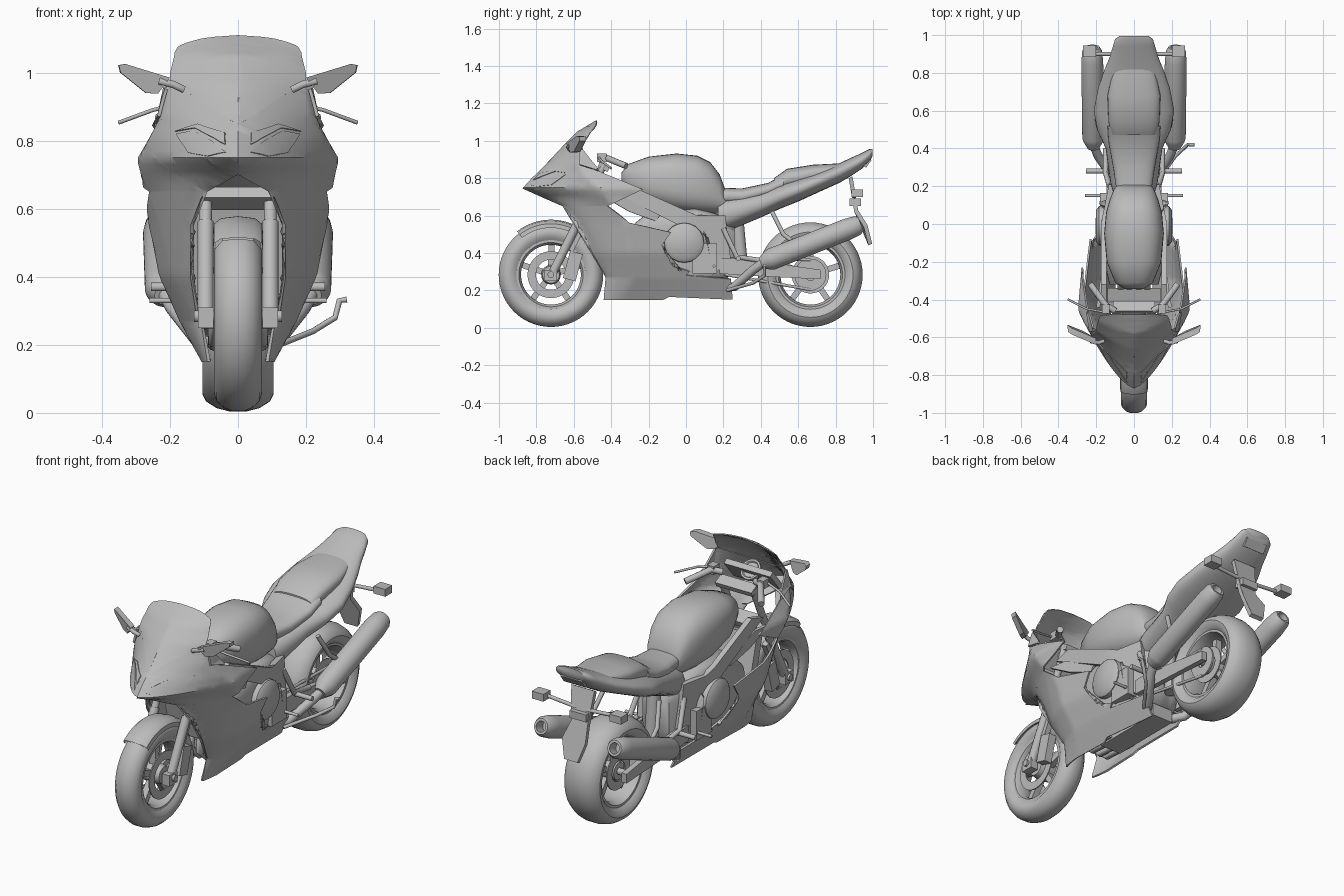
import bpy, bmesh, math
from mathutils import Vector, Matrix

if "Cube" in bpy.data.objects:
    bpy.data.objects.remove(bpy.data.objects["Cube"])

GREY = (0.5, 0.5, 0.5, 1)
grey = bpy.data.materials.new("plain_grey")
grey.use_nodes = True
grey.diffuse_color = GREY
grey.node_tree.nodes["Principled BSDF"].inputs["Base Color"].default_value = GREY


def reflect(bm):
    """Add the mirrored copy across x = 0."""
    twin = {v: bm.verts.new((-v.co.x, v.co.y, v.co.z)) for v in bm.verts[:]}
    for f in bm.faces[:]:
        bm.faces.new([twin[v] for v in reversed(f.verts)])


def finish(name, bm, mirror=False, angle=35):
    if mirror:
        reflect(bm)
    bmesh.ops.remove_doubles(bm, verts=bm.verts[:], dist=0.0003)
    bmesh.ops.recalc_face_normals(bm, faces=bm.faces[:])
    me = bpy.data.meshes.new(name)
    bm.to_mesh(me)
    bm.free()
    me.materials.append(grey)
    me.shade_smooth()
    me.set_sharp_from_angle(angle=math.radians(angle))
    bpy.context.collection.objects.link(bpy.data.objects.new(name, me))


def box(name, centre, size, tilt=0, mirror=False):
    bm = bmesh.new()
    m = Matrix.Translation(centre) @ Matrix.Rotation(math.radians(tilt), 4, "X")
    bmesh.ops.create_cube(bm, size=1, matrix=m @ Matrix.Diagonal((*size, 1)))
    finish(name, bm, mirror)


def prism(name, pts, vec, mirror=False):
    bm = bmesh.new()
    a = [bm.verts.new(p) for p in pts]
    b = [bm.verts.new(Vector(p) + Vector(vec)) for p in pts]
    bm.faces.new(a)
    bm.faces.new(b[::-1])
    for i in range(len(a)):
        bm.faces.new((a[i - 1], a[i], b[i], b[i - 1]))
    finish(name, bm, mirror)


def lathe(name, profile, origin, axis=(1, 0, 0), start=0, end=360, mirror=False, n=56):
    bm = bmesh.new()
    axis = Vector(axis).normalized()
    side = axis.cross(Vector((0, 0, 1))).normalized()
    up = side.cross(axis)
    rows = []
    for i in range(n + 1):
        a = math.radians(start + (end - start) * i / n)
        d = side * math.cos(a) + up * math.sin(a)
        rows.append([bm.verts.new(Vector(origin) + axis * x + d * r) for x, r in profile])
    for p, q in zip(rows, rows[1:]):
        for k in range(len(profile) - 1):
            bm.faces.new((p[k], p[k + 1], q[k + 1], q[k]))
    finish(name, bm, mirror)


def loft(name, rows, power=2.6, n=32):
    """Rounded sections along y: (y, bottom, top, half width)."""
    bm = bmesh.new()
    rings = []
    for y, lo, hi, w in rows:
        ring = []
        for i in range(n):
            a = 2 * math.pi * i / n
            c, s = math.cos(a), math.sin(a)
            ring.append(bm.verts.new((w * math.copysign(abs(c) ** (2 / power), c), y,
                        (lo + hi) / 2 + (hi - lo) / 2 * math.copysign(abs(s) ** (2 / power), s))))
        rings.append(ring)
    for p, q in zip(rings, rings[1:]):
        for i in range(n):
            bm.faces.new((p[i], p[(i + 1) % n], q[(i + 1) % n], q[i]))
    bm.faces.new(rings[0])
    bm.faces.new(rings[-1])
    finish(name, bm, angle=50)


def rod(name, pts, r, mirror=False):
    """Round bar through the points."""
    bm = bmesh.new()
    pts = [Vector(p) for p in pts]
    rings = []
    for i, p in enumerate(pts):
        d = (pts[min(i + 1, len(pts) - 1)] - pts[max(i - 1, 0)]).normalized()
        u = d.orthogonal().normalized() if i == 0 else (u - d * u.dot(d)).normalized()
        w = d.cross(u)
        rings.append([bm.verts.new(p + (u * math.cos(k * math.pi / 6) + w * math.sin(k * math.pi / 6)) * r)
                      for k in range(12)])
    for p, q in zip(rings, rings[1:]):
        for k in range(12):
            bm.faces.new((p[k - 1], p[k], q[k], q[k - 1]))
    bm.faces.new(rings[0])
    bm.faces.new(rings[-1])
    finish(name, bm, mirror, 50)


# Fairing surface: height, leading edge y, x at that edge, widest x, run to widest
SKIN = [(.15, -.44, .09, .11, .1), (.27, -.43, .11, .18, .15), (.40, -.50, .13, .24, .2),
        (.55, -.57, .13, .27, .25), (.65, -.66, .09, .28, .28), (.70, -.775, 0, .285, .34),
        (.745, -.875, 0, .297, .42), (.80, -.825, 0, .265, .3), (.87, -.75, 0, .228, .18),
        (.97, -.66, 0, .207, .1), (1.05, -.58, 0, .187, .065), (1.11, -.48, 0, .18, .035)]


def skin(y, z):
    z = min(max(z, SKIN[0][0]), SKIN[-1][0])
    a, b = next(pair for pair in zip(SKIN, SKIN[1:]) if z <= pair[1][0])
    t = (z - a[0]) / (b[0] - a[0])
    yf, x0, xm, run = (p + (q - p) * t for p, q in zip(a[1:], b[1:]))
    d = min(max(y - yf, 0) / run, 1) ** .68
    return (x0 + (xm - x0) * d) * (1 - .3 * max(0, y + .42))


def panel(name, outline, xf, thick=.01, step=.02):
    """Side outline in y, z, cut to a grid, bent outwards by xf and thickened, on both sides."""
    bm = bmesh.new()
    f = bm.faces.new([bm.verts.new((0, y, z)) for y, z in outline])
    bmesh.ops.triangulate(bm, faces=[f])
    for axis, no in ((0, (0, 1, 0)), (1, (0, 0, 1))):
        vals = [p[axis] for p in outline]
        for k in range(1, math.ceil((max(vals) - min(vals)) / step)):
            c = min(vals) + k * step
            bmesh.ops.bisect_plane(bm, geom=bm.verts[:] + bm.edges[:] + bm.faces[:], dist=1e-5,
                                   plane_co=(0, c, c), plane_no=no)
    for v in bm.verts:
        v.co.x = xf(v.co.y, v.co.z)
    bm.normal_update()
    if sum(f.normal.x for f in bm.faces) < 0:
        bmesh.ops.reverse_faces(bm, faces=bm.faces[:])
    reflect(bm)
    bmesh.ops.remove_doubles(bm, verts=bm.verts[:], dist=0.0003)
    bm.normal_update()
    rim = [e.verts[:] for e in bm.edges if e.is_boundary]
    inner = {v: bm.verts.new(v.co - v.normal * thick) for v in bm.verts[:]}
    for f in bm.faces[:]:
        bm.faces.new([inner[v] for v in reversed(f.verts)])
    for a, b in rim:
        bm.faces.new((a, b, inner[b], inner[a]))
    finish(name, bm)


# Bodywork
panel("windscreen", [(-.772, .85), (-.75, .87), (-.66, .97), (-.58, 1.05), (-.48, 1.11),
                     (-.478, 1.10), (-.485, 1.08), (-.51, 1.045), (-.565, .97)], skin, .006, .015)
panel("upper_fairing", [(-.66, .65), (-.775, .70), (-.875, .745), (-.825, .80), (-.772, .85),
                        (-.565, .97), (-.57, .87), (-.46, .835), (-.23, .74), (-.42, .65)], skin)
panel("side_fairing", [(-.66, .65), (-.57, .55), (-.50, .40), (-.43, .27), (0, .28), (.02, .30),
                       (-.07, .33), (-.13, .44), (-.08, .51), (-.3, .56), (-.42, .65)], skin)
panel("belly_pan", [(-.43, .27), (-.44, .15), (-.12, .15), (-.09, .165), (.25, .15), (.24, .26),
                    (0, .28)], skin)
panel("headlight", [(-.84, .767), (-.80, .755), (-.72, .765), (-.645, .82), (-.70, .83),
                    (-.78, .80)], lambda y, z: skin(y, z) + .004, .008)
panel("headlight_brow", [(-.82, .79), (-.78, .808), (-.70, .838), (-.64, .828), (-.70, .85),
                         (-.785, .825)], lambda y, z: skin(y, z) + .006, .01)
panel("frame_spar", [(-.42, .74), (-.32, .77), (.06, .60), (.21, .60), (.24, .36), (.14, .28),
                     (.10, .50), (-.04, .55)], lambda y, z: .175 - .2 * max(0, y), .03, .05)
panel("air_duct", [(-.44, .70), (-.33, .70), (-.14, .60), (-.16, .57), (-.30, .62)],
      lambda y, z: .2 - .15 * (y + .44), .02, .05)
loft("fuel_tank", [(-.345, .78, .83, .05), (-.31, .72, .875, .10), (-.2, .66, .915, .145),
                   (-.05, .62, .932, .158), (.06, .61, .92, .148), (.13, .61, .885, .128),
                   (.18, .61, .82, .108), (.21, .62, .74, .09)])
loft("rider_seat", [(.16, .66, .75, .09), (.3, .66, .745, .11), (.44, .70, .775, .135),
                    (.52, .73, .82, .14)])
loft("pillion_seat", [(.47, .72, .80, .12), (.54, .74, .85, .135), (.68, .77, .872, .14),
                      (.80, .80, .878, .115), (.84, .81, .88, .10)])
loft("tail_cowl", [(.17, .52, .68, .11), (.22, .515, .70, .125), (.4, .59, .735, .15),
                   (.5, .635, .77, .195), (.6, .675, .80, .213), (.72, .73, .84, .19),
                   (.82, .775, .88, .155), (.88, .81, .908, .13), (.94, .85, .935, .112),
                   (.98, .885, .955, .10), (.996, .915, .957, .075)], 2.3)
box("tail_light", (0, .965, .885), (.13, .03, .05), -35)

# Wheels: tyre, rim, spokes, hub and brake discs
for end, y, w, disc in (("front", -.722, .07, .125), ("rear", .665, .105, .1)):
    o = (0, y, .284)
    tyre = [(-w * .75, .185), (-w * .95, .205), (-w, .228), (-w * .9, .25), (-w * .6, .270),
            (-w * .25, .2795)]
    lathe(end + "_tyre", tyre + [(-x, r) for x, r in reversed(tyre)] + tyre[:1], o)
    q = w * .75
    lathe(end + "_rim", [(-q, .19), (-q, .172), (-q * .6, .16), (q * .6, .16), (q, .172), (q, .19),
                         (-q, .19)], o)
    lathe(end + "_hub", [(-.06, 0), (-.06, .045), (-.03, .052), (.03, .052), (.06, .045), (.06, 0)], o)
    for k in range(5):
        a = 2 * math.pi * k / 5 + .3
        box(end + "_spoke", (0, y + .105 * math.cos(a), .284 + .105 * math.sin(a)),
            (.035, .13, .032), math.degrees(a))
    lathe(end + "_brake_disc", [(.052, disc), (.052, disc - .045), (.058, disc - .045), (.058, disc),
                                (.052, disc)], o, mirror=True)
    rod(end + "_axle", [(-.13, y, .284), (.13, y, .284)], .018)

# Front end: mudguard, forks, calipers, radiator
lathe("front_mudguard", [(-.073, .25), (-.07, .272), (-.05, .288), (0, .294), (.05, .288),
      (.07, .272), (.073, .25), (.067, .25), (.045, .281), (0, .287), (-.045, .281), (-.067, .25),
      (-.073, .25)], (0, -.722, .284), start=52, end=128)
rod("fork_slider", [(.095, -.725, .27), (.095, -.58, .56)], .024, True)
rod("fork_tube", [(.095, -.60, .52), (.095, -.44, .87)], .019, True)
box("fork_foot", (.095, -.725, .28), (.045, .07, .06), 0, True)
box("brake_caliper", (.085, -.605, .33), (.045, .07, .15), -15, True)
box("mudguard_bracket", (.085, -.60, .47), (.03, .05, .12), -27, True)
box("lower_fork_clamp", (0, -.545, .63), (.24, .08, .035), -27)
box("upper_fork_clamp", (0, -.44, .86), (.22, .06, .03), -27)
box("radiator", (0, -.40, .49), (.28, .05, .28), 15)

# Cockpit: dash, dial, bars, levers, mirrors
box("dashboard", (0, -.58, .87), (.28, .03, .13), -40)
lathe("dial", [(0, .055), (.02, .055), (.02, .045), (.012, .04), (.012, 0)], (0, -.57, .89), (0, .7, .7))
rod("handlebar_grip", [(.10, -.46, .90), (.15, -.43, .91), (.23, -.32, .865)], .017, True)
rod("brake_lever", [(.14, -.47, .915), (.25, -.45, .89), (.35, -.40, .853)], .006, True)
box("control_cluster", (.15, -.45, .91), (.04, .05, .045), 0, True)
rod("mirror_stem", [(.16, -.62, .95), (.19, -.63, .965), (.23, -.62, .975)], .011, True)
prism("mirror_head", [(.20, -.64, .985), (.33, -.585, 1.025), (.35, -.57, 1.022), (.345, -.57, 1.0),
                      (.27, -.60, .94), (.235, -.62, .938)], (.002, .035, 0), True)

# Engine and lower mass
loft("engine_block", [(-.32, .30, .52, .13), (-.2, .24, .62, .16), (.05, .22, .64, .16),
                      (.2, .25, .60, .12), (.26, .30, .55, .08)], 5)
lathe("engine_cover", [(.13, .11), (.185, .105), (.20, .085), (.205, 0)], (0, -.01, .455), mirror=True, n=20)
box("gearbox_cover", (.13, .1, .37), (.1, .13, .16), 0, True)
box("exhaust_collector", (0, .02, .21), (.13, .42, .07))
for x in (.025, .07):
    rod("header_pipe", [(x, -.28, .42), (x, -.36, .36), (x, -.37, .27), (x, -.3, .21), (x, -.1, .20)],
        .018, True)

# Rear end: swingarm, shock, chain, pegs, stand
prism("swingarm", [(.115, .18, .37), (.115, .30, .37), (.115, .72, .31), (.115, .72, .26),
                   (.115, .30, .28), (.115, .18, .29)], (.03, 0, 0), True)
rod("shock_absorber", [(0, .30, .30), (0, .27, .62)], .035)
lathe("sprocket", [(.09, .085), (.09, .03), (.1, .03), (.1, .085), (.09, .085)], (0, .665, .284))
for dz in (.08, -.08):
    rod("chain", [(.095, .18, .33 + dz * .5), (.095, .665, .284 + dz)], .008)
rod("exhaust_hanger", [(.16, .46, .62), (.19, .52, .50), (.2, .60, .44)], .012, True)
rod("footpeg_bracket", [(.13, .2, .53), (.15, .27, .38), (.15, .40, .36)], .014, True)
rod("rider_footpeg", [(.15, .28, .37), (.255, .28, .37)], .013, True)
rod("gear_pedal", [(.16, .15, .33), (.26, .15, .33)], .008, True)
rod("side_stand", [(.12, .22, .20), (.22, .36, .24), (.285, .42, .28), (.298, .42, .33), (.32, .42, .333)], .009)

# Exhausts
low, high = Vector((.215, .40, .345)), Vector((.222, .935, .555))
L = (high - low).length
lathe("silencer", [(0, 0), (0, .03), (.04, .052), (.06, .058), (L - .08, .058), (L - .02, .052), (L, .04),
                   (L, .028), (L - .06, .028), (L - .06, 0)], low, high - low, mirror=True)
rod("link_pipe", [(.05, .16, .21), (.12, .26, .22), (.19, .36, .31), (.215, .42, .353)], .024, True)

# Number plate bracket and indicators
prism("plate_bracket", [(-.07, .87, .80), (.07, .87, .80), (.05, .90, .62), (.07, .95, .54), (.04, .975, .44),
                        (-.04, .975, .44), (-.07, .95, .54), (-.05, .90, .62)], (0, .02, .01))
box("plate_lamp", (0, .905, .67), (.1, .06, .04))
rod("indicator_stem", [(.03, .90, .70), (.21, .90, .715)], .01, True)
box("rear_indicator", (.235, .915, .72), (.07, .06, .04), 0, True)
